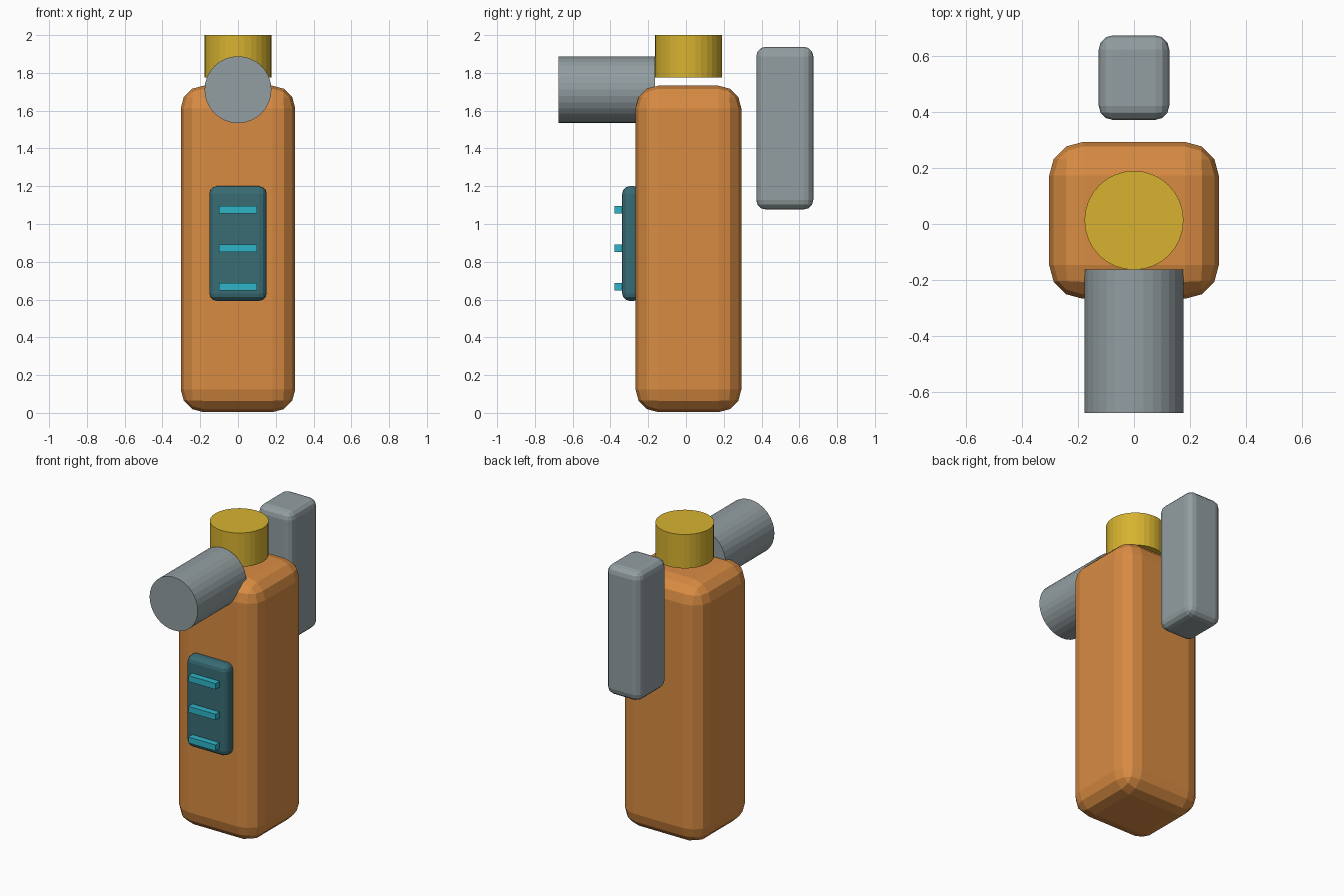
import bpy, math

if "Cube" in bpy.data.objects:
    bpy.data.objects.remove(bpy.data.objects["Cube"])


def material(name, rgb):
    m = bpy.data.materials.new(name)
    m.diffuse_color = (*rgb, 1)
    m.use_nodes = True
    m.node_tree.nodes["Principled BSDF"].inputs["Base Color"].default_value = m.diffuse_color
    return m


ORANGE = material("orange", (0.69, 0.26, 0.055))
GREY = material("grey", (0.29, 0.34, 0.355))
GOLD = material("gold", (0.68, 0.45, 0.03))
TEAL = material("dark_teal", (0.04, 0.15, 0.175))
CYAN = material("cyan", (0.027, 0.46, 0.57))


def box(name, lo, hi, mat, bevel=0):
    """Box between two corners, optionally with rounded edges."""
    bpy.ops.mesh.primitive_cube_add(size=1, location=[(a + b) / 2 for a, b in zip(lo, hi)])
    o = bpy.context.object
    o.name = name
    o.scale = [b - a for a, b in zip(lo, hi)]
    bpy.ops.object.transform_apply(location=False, rotation=False, scale=True)
    o.data.materials.append(mat)
    if bevel:
        mod = o.modifiers.new("rounding", 'BEVEL')
        mod.width = bevel
        mod.segments = 3
    return o


def cylinder(name, centre, radius, depth, mat, rot=(0, 0, 0)):
    bpy.ops.mesh.primitive_cylinder_add(vertices=32, radius=radius, depth=depth,
                                        location=centre, rotation=rot)
    o = bpy.context.object
    o.name = name
    o.data.materials.append(mat)
    return o


# Main body
box("body", (-0.303, -0.267, 0.007), (0.303, 0.293, 1.735), ORANGE, 0.12).location.z -= 0.003

# Top cap and forward-facing barrel
cylinder("top_cap", (0, 0.013, 1.888), 0.177, 0.225, GOLD)
cylinder("front_barrel", (0, -0.419, 1.711), 0.177, 0.512, GREY, (math.pi / 2, 0, 0))

# Detached block behind the body
box("rear_block", (-0.126, 0.372, 1.077), (0.126, 0.674, 1.938), GREY, 0.05)

# Front panel with three raised bars
box("front_panel", (-0.152, -0.338, 0.593), (0.152, -0.237, 1.2), TEAL, 0.04)
for i in range(3):
    z = 0.667 + 0.204 * i
    box(f"panel_bar_{i + 1}", (-0.1, -0.379, z - 0.02), (0.1, -0.328, z + 0.02), CYAN)
